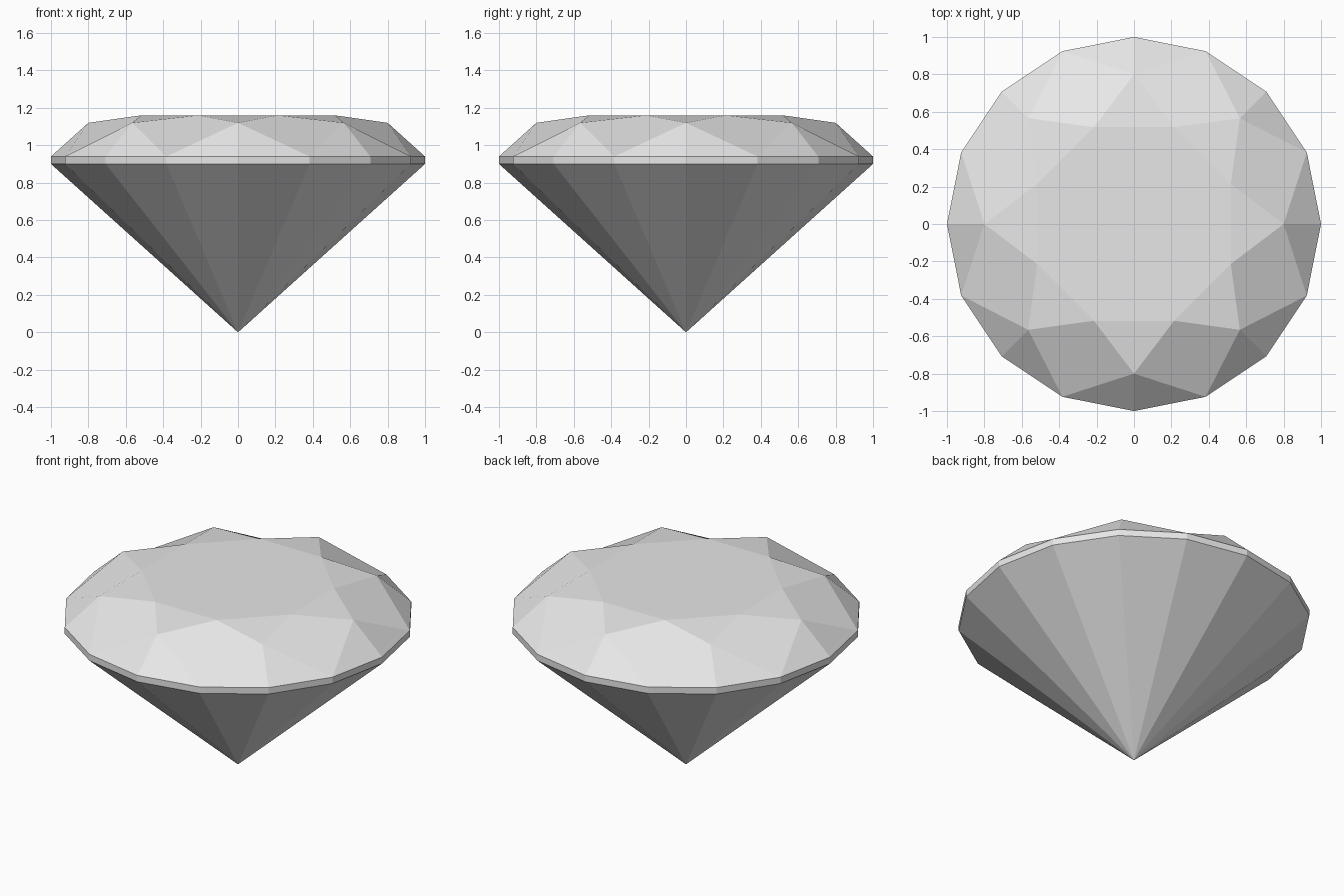
import bpy
import bmesh
from math import sin, cos, pi

cube = bpy.data.objects.get("Cube")
if cube:
    bpy.data.objects.remove(cube)

SIDES = 16

# Gem material
grey = bpy.data.materials.new("pale_grey")
grey.use_nodes = True
colour = (0.8, 0.8, 0.8, 1)
grey.diffuse_color = colour
grey.node_tree.nodes["Principled BSDF"].inputs["Base Color"].default_value = colour

bm = bmesh.new()


def ring(radius, z, start=0, step=1):
    """Vertices around the axis, every step-th side, beginning at the front."""
    angles = [2 * pi * i / SIDES - pi / 2 for i in range(start, SIDES, step)]
    return [bm.verts.new((radius * cos(a), radius * sin(a), z)) for a in angles]


culet = bm.verts.new((0, 0, 0))
lower = ring(1, 0.90)
upper = ring(1, 0.94)
bezel = ring(0.80, 1.12, 0, 2)
table = ring(0.56, 1.16, 1, 2)

# Pavilion and girdle band
for i in range(SIDES):
    j = (i + 1) % SIDES
    bm.faces.new((culet, lower[j], lower[i]))
    bm.faces.new((lower[i], lower[j], upper[j], upper[i]))

# Crown: girdle triangles, kites and star triangles
for k in range(SIDES // 2):
    n = (k + 1) % (SIDES // 2)
    a, b, c = upper[2 * k], upper[2 * k + 1], upper[2 * n]
    bm.faces.new((a, b, bezel[k]))
    bm.faces.new((b, c, bezel[n]))
    bm.faces.new((b, bezel[n], table[k], bezel[k]))
    bm.faces.new((table[k], bezel[n], table[n]))

# Flat table on top
bm.faces.new(table)

mesh = bpy.data.meshes.new("gem")
bm.to_mesh(mesh)
bm.free()
mesh.materials.append(grey)
gem = bpy.data.objects.new("gem", mesh)
bpy.context.collection.objects.link(gem)
